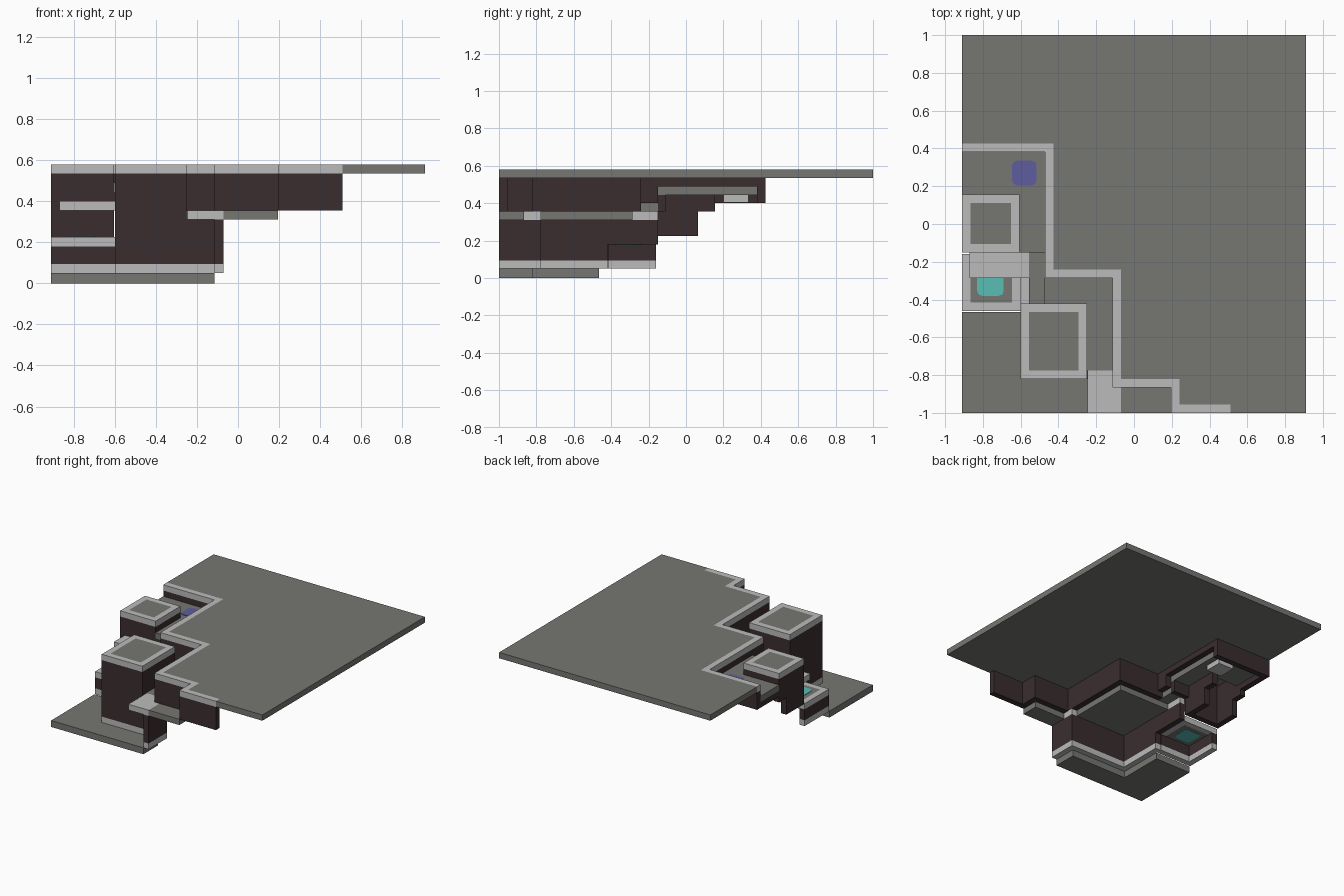
import bpy, bmesh

cube = bpy.data.objects.get("Cube")
if cube:
    bpy.data.objects.remove(cube, do_unlink=True)


def material(name, rgb):
    m = bpy.data.materials.new(name)
    m.use_nodes = True
    m.diffuse_color = (*rgb, 1)
    m.node_tree.nodes["Principled BSDF"].inputs["Base Color"].default_value = (*rgb, 1)
    return m


GREY = material("ground grey", (0.18, 0.18, 0.17))
LIGHT = material("trim light grey", (0.5, 0.5, 0.5))
DARK = material("cliff dark brown", (0.042, 0.026, 0.028))
TEAL = material("pool teal", (0.1, 0.51, 0.46))
PURPLE = material("pad purple", (0.11, 0.11, 0.34))

LOW, POOL, MID, LAND, UPPER, TOP = 0.05, 0.225, 0.355, 0.4, 0.49, 0.58
T = 0.045  # thickness of slabs, walls and trim


def prism(name, pts, z0, z1, mat, corner=0):
    """Extrude an outline upwards, optionally cutting its upright corners."""
    bm = bmesh.new()
    face = bm.faces.new([bm.verts.new((x, y, z0)) for x, y in pts])
    up = bmesh.ops.extrude_face_region(bm, geom=[face])["geom"]
    for v in up:
        if isinstance(v, bmesh.types.BMVert):
            v.co.z = z1
    if corner:
        edges = [e for e in bm.edges if abs(e.verts[0].co.z - e.verts[1].co.z) > 1e-4]
        bmesh.ops.bevel(bm, geom=edges, offset=corner, segments=2, profile=0.5, affect='EDGES')
    bmesh.ops.recalc_face_normals(bm, faces=bm.faces)
    mesh = bpy.data.meshes.new(name)
    bm.to_mesh(mesh)
    bm.free()
    mesh.materials.append(mat)
    ob = bpy.data.objects.new(name, mesh)
    bpy.context.collection.objects.link(ob)
    return ob


def box(name, x0, x1, y0, y1, z0, z1, mat, corner=0):
    return prism(name, [(x0, y0), (x1, y0), (x1, y1), (x0, y1)], z0, z1, mat, corner)


def wall(name, x0, x1, y0, y1, z0, top=TOP, base=False, cap=True):
    """Cliff wall with a light cap and, at the foot, an optional light base."""
    end = top - T if cap else top
    if base:
        box(name + "_base", x0, x1, y0, y1, z0, z0 + T, LIGHT)
        z0 += T
    box(name, x0, x1, y0, y1, z0, end, DARK)
    if cap:
        box(name + "_cap", x0, x1, y0, y1, end, top, LIGHT)


def ring(name, x0, x1, y0, y1, top):
    """Square light trim."""
    z = top - T
    box(name + "_front", x0, x1, y0, y0 + T, z, top, LIGHT)
    box(name + "_back", x0, x1, y1 - T, y1, z, top, LIGHT)
    box(name + "_right", x0, x0 + T, y0 + T, y1 - T, z, top, LIGHT)
    box(name + "_left", x1 - T, x1, y0 + T, y1 - T, z, top, LIGHT)


# Upper plateau
prism("plateau", [(-0.91, 0.425), (-0.425, 0.425), (-0.425, -0.24), (-0.07, -0.24),
                  (-0.07, -0.82), (0.24, -0.82), (0.24, -0.955), (0.51, -0.955),
                  (0.51, -1), (0.91, -1), (0.91, 1), (-0.91, 1)], TOP - T, TOP, GREY)

# Cliff walls around the plateau
wall("plateau_back_wall", -0.91, -0.425, 0.38, 0.425, LAND)
wall("plateau_terrace_wall", -0.47, -0.425, -0.15, 0.38, UPPER)
wall("plateau_landing_wall", -0.47, -0.425, -0.24, -0.15, LAND)
wall("plateau_middle_wall", -0.47, -0.07, -0.285, -0.24, MID)
wall("plateau_side_wall", -0.115, -0.07, -0.82, -0.285, MID)
wall("plateau_front_wall", -0.115, 0.24, -0.865, -0.82, MID)
wall("plateau_short_wall", 0.195, 0.24, -1, -0.865, MID)
wall("plateau_end_wall", 0.24, 0.51, -1, -0.955, MID)

# Lowest ground
prism("low_ground", [(-0.91, -1), (-0.115, -1), (-0.115, -0.82), (-0.6, -0.82),
                     (-0.6, -0.465), (-0.91, -0.465)], 0, LOW, GREY)
wall("low_side_wall", -0.115, -0.07, -1, -0.775, LOW, MID - T, True, False)
wall("low_back_wall", -0.25, -0.115, -0.82, -0.775, LOW, MID - T, True, False)

# Tall front pillar
wall("pillar_front", -0.6, -0.25, -0.82, -0.775, LOW, TOP - T, True, False)
wall("pillar_right", -0.6, -0.555, -0.775, -0.42, LOW, TOP - T, True, False)
wall("pillar_left", -0.295, -0.25, -0.775, -0.42, MID, TOP - T, cap=False)
wall("pillar_back", -0.555, -0.295, -0.465, -0.42, MID, TOP - T, cap=False)
ring("pillar_trim", -0.6, -0.25, -0.82, -0.42, TOP)
box("pillar_top", -0.555, -0.295, -0.775, -0.465, TOP - T, TOP, GREY)

# Middle terrace and its flush bridge
box("middle_terrace", -0.555, -0.115, -0.775, -0.285, MID - T, MID, GREY)
box("middle_ledge", -0.07, 0.195, -1, -0.865, MID - T, MID, GREY)
box("front_bridge", -0.245, -0.07, -1, -0.775, MID - T, MID, LIGHT)
wall("middle_wall", -0.6, -0.555, -0.42, -0.15, POOL - T, MID)

# Pool block
wall("pool_front_wall", -0.91, -0.6, -0.46, -0.415, LOW, POOL - T, True, False)
wall("pool_right_wall", -0.91, -0.865, -0.415, -0.16, LOW, POOL - T, True, False)
ring("pool_trim", -0.91, -0.6, -0.46, -0.16, POOL)
box("pool_floor", -0.865, -0.645, -0.415, -0.205, POOL - T, POOL, GREY)
box("pool_water", -0.83, -0.69, -0.38, -0.24, POOL - T - 0.003, POOL + 0.003, TEAL, 0.025)

# Landing and its bridge
box("landing", -0.555, -0.47, -0.42, -0.15, MID, LAND, GREY)
box("landing_bridge", -0.87, -0.555, -0.285, -0.15, MID, LAND, LIGHT)

# Upper terrace with its pad
prism("upper_terrace", [(-0.865, 0.11), (-0.605, 0.11), (-0.605, -0.11), (-0.47, -0.11),
                        (-0.47, 0.38), (-0.865, 0.38)], UPPER - T, UPPER, GREY)
box("terrace_edge", -0.91, -0.865, 0.155, 0.38, UPPER - T, UPPER, GREY)
box("terrace_right_wall", -0.91, -0.865, 0.155, 0.38, LAND, UPPER - T, DARK)
box("terrace_front_wall", -0.605, -0.47, -0.15, -0.11, MID, UPPER - T, DARK)
box("terrace_front_edge", -0.605, -0.47, -0.15, -0.11, UPPER - T, UPPER, GREY)
box("pad_base", -0.645, -0.515, 0.2, 0.335, LAND + 0.005, UPPER - T, LIGHT)
box("pad", -0.645, -0.515, 0.205, 0.335, UPPER, UPPER + 0.004, PURPLE, 0.025)

# Back pillar on stepped walls
for side, x in (("right", -0.91), ("left", -0.65)):
    box("back_pillar_" + side, x, x + T, -0.105, 0.065, POOL, TOP - T, DARK)
    box("back_pillar_" + side + "_step", x, x + T, 0.065, 0.155, MID, TOP - T, DARK)
box("back_pillar_front", -0.91, -0.605, -0.15, -0.105, POOL, TOP - T, DARK)
box("back_pillar_back", -0.865, -0.65, 0.11, 0.155, UPPER, TOP - T, DARK)
ring("back_pillar_trim", -0.91, -0.605, -0.15, 0.155, TOP)
box("back_pillar_top", -0.865, -0.65, -0.105, 0.11, TOP - T, TOP, GREY)
